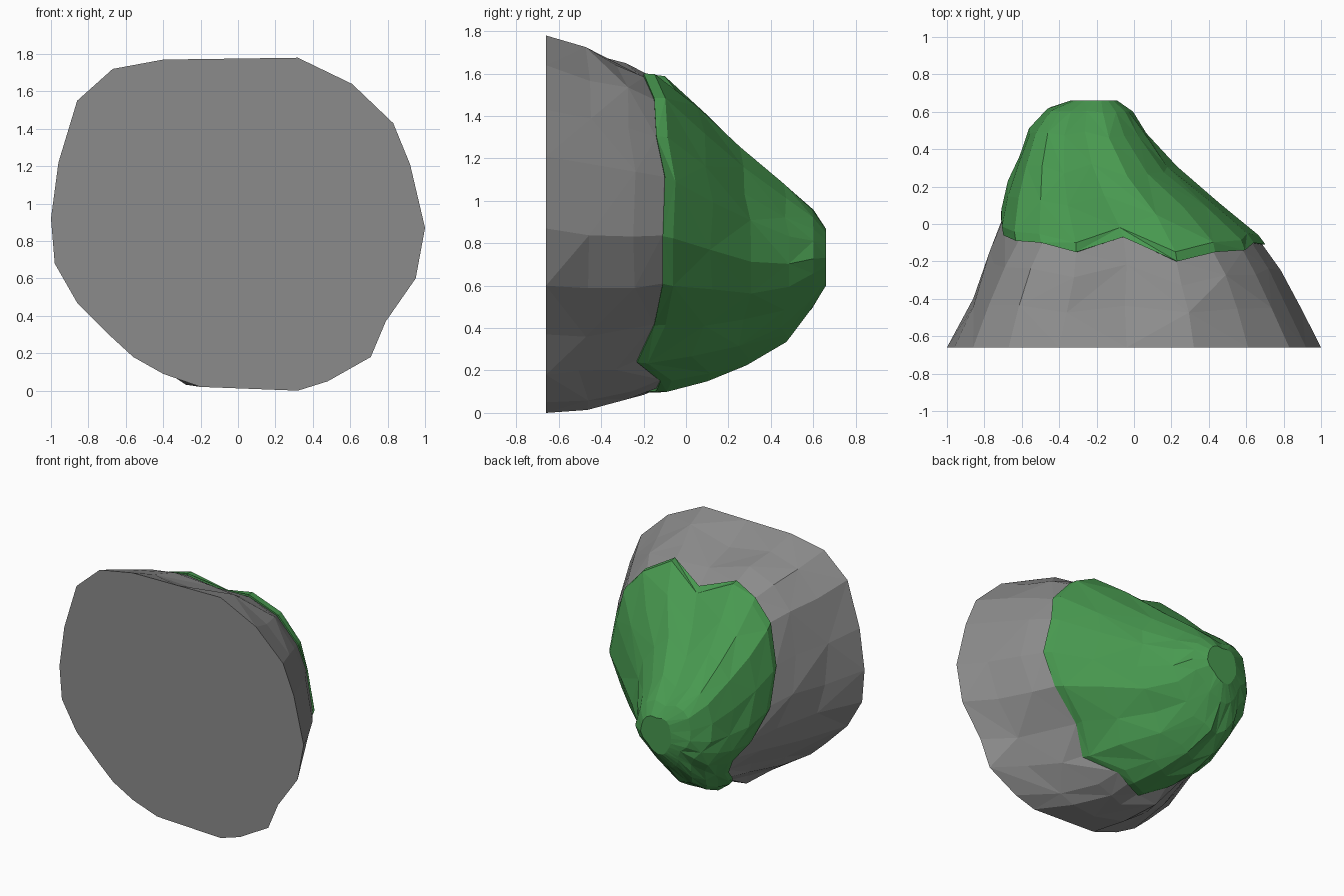
import bpy, bmesh, random
from mathutils import Vector

if "Cube" in bpy.data.objects:
    bpy.data.objects.remove(bpy.data.objects["Cube"])

random.seed(4)

# Outline of the flat front face (x, z), with the y where moss starts along each spoke
OUTLINE = [(-.4, 1.77, -.15), (-.04, 1.775, -.07), (.32, 1.78, -.2), (.61, 1.64, -.15),
           (.83, 1.43, -.14), (.92, 1.21, -.1), (1, .87, -.11), (.95, .6, -.11),
           (.79, .37, -.15), (.71, .18, -.23), (.48, .05, -.12), (.32, 0, -.14),
           (.06, .01, -.2), (-.2, .02, -.05), (-.4, .09, .08), (-.56, .18, .16),
           (-.68, .29, .25), (-.86, .47, .28), (-.98, .68, .18), (-1, .92, .03),
           (-.96, 1.22, -.06), (-.86, 1.55, -.09), (-.67, 1.72, -.1)]
# Extents of the rock at each depth: y, x min, x max, z min, z max
STATIONS = [(-.66, -1, 1, 0, 1.78), (-.4, -.87, .86, .03, 1.69), (-.1, -.745, .71, .1, 1.6),
            (.05, -.72, .56, .14, 1.46), (.2, -.675, .33, .18, 1.31), (.4, -.605, .12, .28, 1.14),
            (.52, -.555, .05, .38, 1.03), (.62, -.46, -.02, .53, .94), (.66, -.34, -.09, .6, .87)]


def extents(y):
    for a, b in zip(STATIONS, STATIONS[1:]):
        if y <= b[0]:
            t = (y - a[0]) / (b[0] - a[0])
            return [p + (q - p) * t for p, q in zip(a[1:], b[1:])]
    return STATIONS[-1][1:]


def spoke_point(spoke, y, inset=0, jitter=0.0):
    x0, x1, z0, z1 = extents(y)
    nx, nz = spoke[0], (spoke[1] - .89) / .89
    # Towards the back the underside leans left and the top gets a shallow valley
    w = min(1, (y + .66) / .45)
    if nz > .9:
        nz -= w * .07 * max(0, 1 - abs(nx - .05) / .4)
    if nz < -.2:
        nx += w * .37 * (nz + .2) * (1 + nx)
    x = (x0 + x1) / 2 + nx * max((x1 - x0) / 2 - inset, .03)
    z = (z0 + z1) / 2 + nz * max((z1 - z0) / 2 - inset, .03)
    r = [random.uniform(-jitter, jitter) for _ in range(3)]
    return Vector((x + r[0], y + r[1], z + r[2]))


def loft(name, rings, cap_start, colour):
    bm = bmesh.new()
    rows = [[bm.verts.new(p) for p in ring] for ring in rings]
    n = len(OUTLINE)
    for k, (a, b) in enumerate(zip(rows, rows[1:])):
        for i in range(n):
            j = (i + 1) % n
            if (i + k) % 2:
                bm.faces.new((a[i], a[j], b[j]))
                bm.faces.new((a[i], b[j], b[i]))
            else:
                bm.faces.new((a[i], a[j], b[i]))
                bm.faces.new((a[j], b[j], b[i]))
    bm.faces.new(rows[-1])
    if cap_start:
        bm.faces.new(rows[0])
    bmesh.ops.recalc_face_normals(bm, faces=bm.faces[:])
    mesh = bpy.data.meshes.new(name)
    bm.to_mesh(mesh)
    bm.free()
    mat = bpy.data.materials.new(name + "_colour")
    mat.diffuse_color = colour
    mat.use_nodes = True
    mat.node_tree.nodes["Principled BSDF"].inputs["Base Color"].default_value = mat.diffuse_color
    mesh.materials.append(mat)
    obj = bpy.data.objects.new(name, mesh)
    bpy.context.collection.objects.link(obj)
    return obj


# Grey rock: full size up to the moss edge, then tucked inside the moss
rock_rings = []
for t, inset, jit in [(0, 0, 0), (.38, 0, .015), (.74, .005, .012), (1, .025, .004)]:
    rock_rings.append([spoke_point(s, -.66 + (s[2] + .66) * t, inset, jit) for s in OUTLINE])
for t in (.3, .6, .85):
    rock_rings.append([spoke_point(s, s[2] + (.6 - s[2]) * t, .05) for s in OUTLINE])
loft("rock", rock_rings, True, (.26, .26, .26, 1))

# Moss cap: bevelled rim, then a shell over the nose of the rock
moss_rings = [[spoke_point(s, s[2], .04) for s in OUTLINE],
              [spoke_point(s, s[2], .012) for s in OUTLINE]]
for t, jit in [(0, .004), (.25, .01), (.5, .01), (.75, .008), (.92, .003), (1, 0)]:
    moss_rings.append([spoke_point(s, s[2] + .05 + (.61 - s[2]) * t, 0, jit) for s in OUTLINE])
loft("moss", moss_rings, False, (.065, .32, .08, 1))
